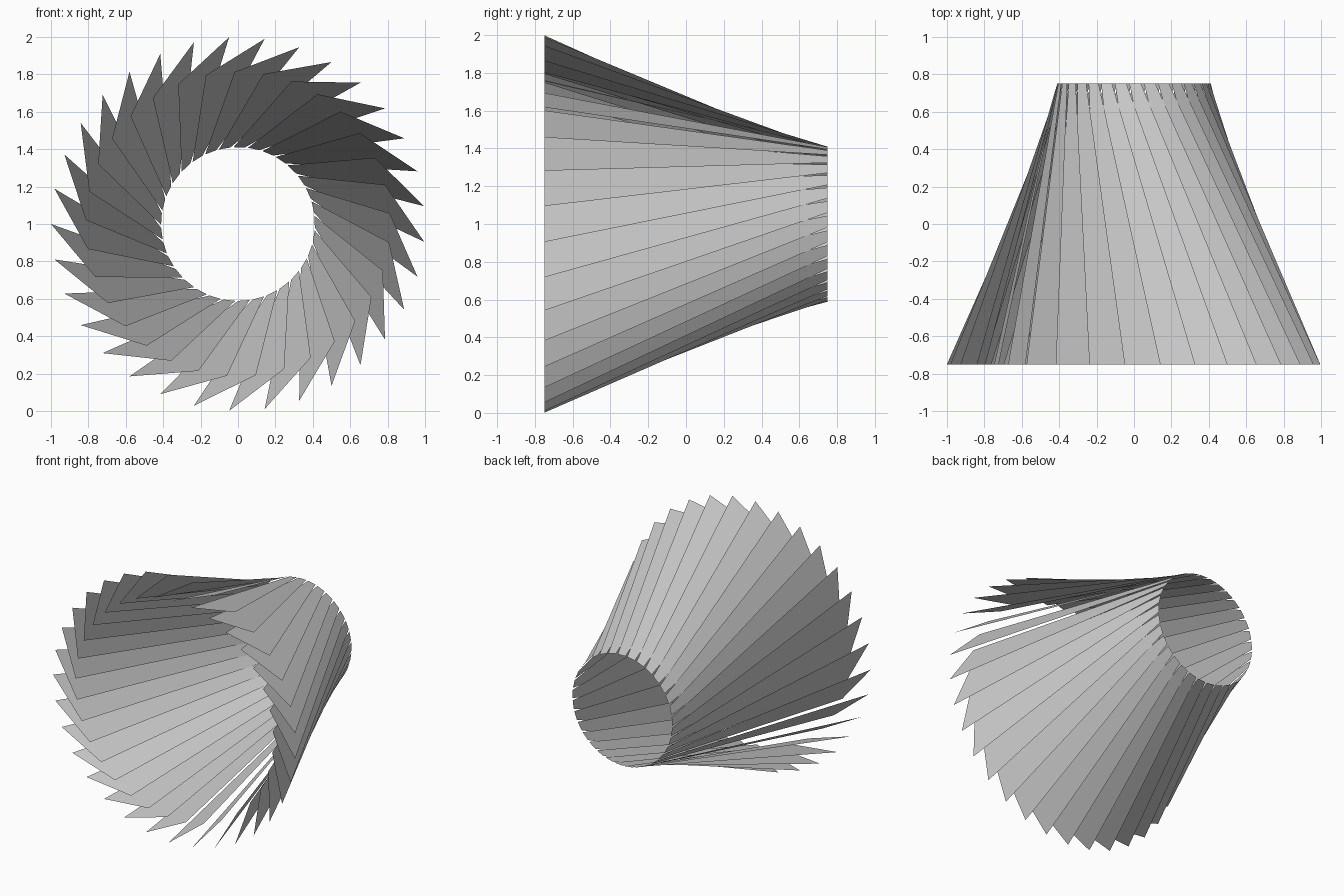
import bpy, bmesh
from math import cos, sin, radians, tau
from mathutils import Vector

cube = bpy.data.objects.get("Cube")
if cube:
    bpy.data.objects.remove(cube, do_unlink=True)

BLADES = 33
DEPTH = 1.5          # front opening to back ring
BACK_RADIUS = 0.41
LEAN = radians(40)   # turn of each blade's back end past its front tip
FRONT_WIDTH = 0.37
BACK_WIDTH = 0.062

grey = bpy.data.materials.new("light_grey")
grey.use_nodes = True
colour = (0.6, 0.6, 0.6, 1)
grey.diffuse_color = colour
grey.node_tree.nodes["Principled BSDF"].inputs["Base Color"].default_value = colour


def ring_point(p, y):
    """Place a point of the ring plane in the upright model."""
    return Vector((p.x, y, p.y + 1))


def blade_corners(turn):
    """Flat tapered blade: parallel front and back edges."""
    tip = Vector((cos(turn), sin(turn)))
    facing = Vector((cos(turn + LEAN), sin(turn + LEAN)))
    along = Vector((-facing.y, facing.x))
    back = facing * BACK_RADIUS
    half = along * BACK_WIDTH / 2
    return [ring_point(tip, -DEPTH / 2),
            ring_point(back - half, DEPTH / 2),
            ring_point(back + half, DEPTH / 2),
            ring_point(tip + along * FRONT_WIDTH, -DEPTH / 2)]


# Ring of overlapping blades
bm = bmesh.new()
for i in range(BLADES):
    turn = tau / 2 + i * tau / BLADES
    face = bm.faces.new([bm.verts.new(c) for c in blade_corners(turn)])
    face.normal_update()
    outward = Vector((cos(turn + LEAN), 0, sin(turn + LEAN)))
    if face.normal.dot(outward) < 0:
        face.normal_flip()

mesh = bpy.data.meshes.new("blade_ring")
bm.to_mesh(mesh)
bm.free()
mesh.materials.append(grey)
blade_ring = bpy.data.objects.new("blade_ring", mesh)
bpy.context.collection.objects.link(blade_ring)
